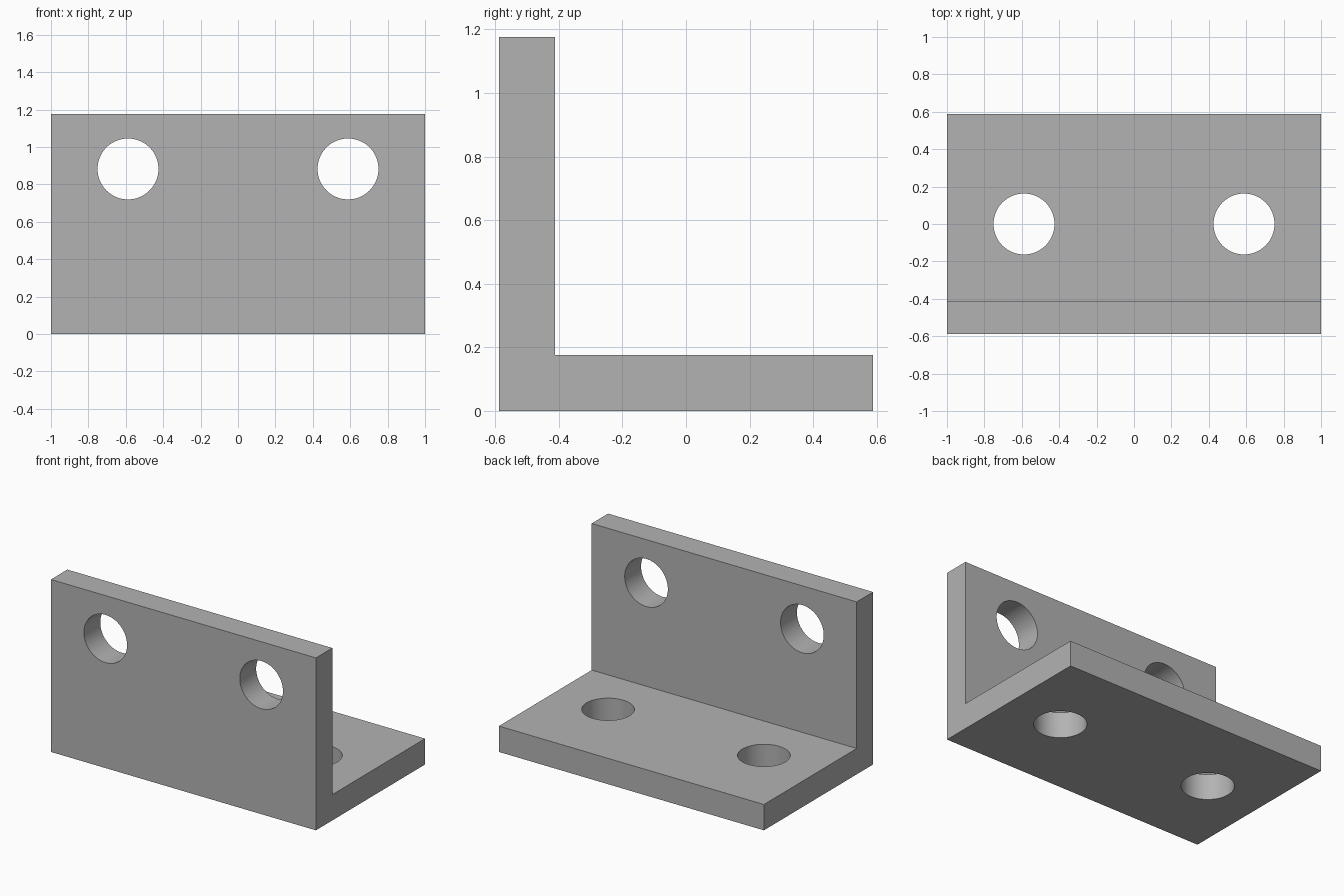
import bpy
import bmesh
from math import radians
from mathutils import Matrix, Vector

default = bpy.data.objects.get("Cube")
if default:
    bpy.data.objects.remove(default, do_unlink=True)

# Proportions of the angle bracket
UNIT = 1 / 17
LENGTH, LEG, THICK = 2.0, 20 * UNIT, 3 * UNIT
HOLE_X, HOLE_Z, HOLE_R = 10 * UNIT, 15 * UNIT, 2.77 * UNIT
FRONT, BACK = -LEG / 2, LEG / 2

# Plain grey metal
metal = bpy.data.materials.new("grey_metal")
metal.use_nodes = True
grey = (0.45, 0.45, 0.45, 1)
metal.diffuse_color = grey
metal.node_tree.nodes["Principled BSDF"].inputs["Base Color"].default_value = grey


def make_object(name, bm):
    bmesh.ops.recalc_face_normals(bm, faces=bm.faces)
    mesh = bpy.data.meshes.new(name)
    bm.to_mesh(mesh)
    bm.free()
    mesh.materials.append(metal)
    obj = bpy.data.objects.new(name, mesh)
    bpy.context.collection.objects.link(obj)
    return obj


# L-shaped side profile extruded along the length
profile = [(FRONT, 0), (BACK, 0), (BACK, THICK),
           (FRONT + THICK, THICK), (FRONT + THICK, LEG), (FRONT, LEG)]
bm = bmesh.new()
end = bm.faces.new([bm.verts.new((-LENGTH / 2, y, z)) for y, z in profile])
extruded = bmesh.ops.extrude_face_region(bm, geom=[end])["geom"]
bmesh.ops.translate(bm, vec=Vector((LENGTH, 0, 0)),
                    verts=[v for v in extruded if isinstance(v, bmesh.types.BMVert)])
bracket = make_object("angle_bracket", bm)

# Round cutters: two through the upright wall, two through the base
bm = bmesh.new()
for side in (-1, 1):
    upright = Matrix.Translation((side * HOLE_X, FRONT + THICK / 2, HOLE_Z)) @ Matrix.Rotation(radians(90), 4, "X")
    base = Matrix.Translation((side * HOLE_X, 0, THICK / 2))
    for placement in (upright, base):
        bmesh.ops.create_cone(bm, cap_ends=True, segments=64, radius1=HOLE_R,
                              radius2=HOLE_R, depth=THICK * 1.5, matrix=placement)
cutter = make_object("hole_cutter", bm)
cutter.hide_render = True

# Cut the bolt holes, then bake the result and drop the cutter
cut = bracket.modifiers.new("bolt_holes", "BOOLEAN")
cut.object = cutter
cut.operation = "DIFFERENCE"
cut.solver = "EXACT"
bpy.ops.object.select_all(action="DESELECT")
bracket.select_set(True)
bpy.context.view_layer.objects.active = bracket
bpy.ops.object.modifier_apply(modifier=cut.name)
bpy.data.objects.remove(cutter, do_unlink=True)
bpy.ops.object.shade_smooth_by_angle(angle=radians(30))
